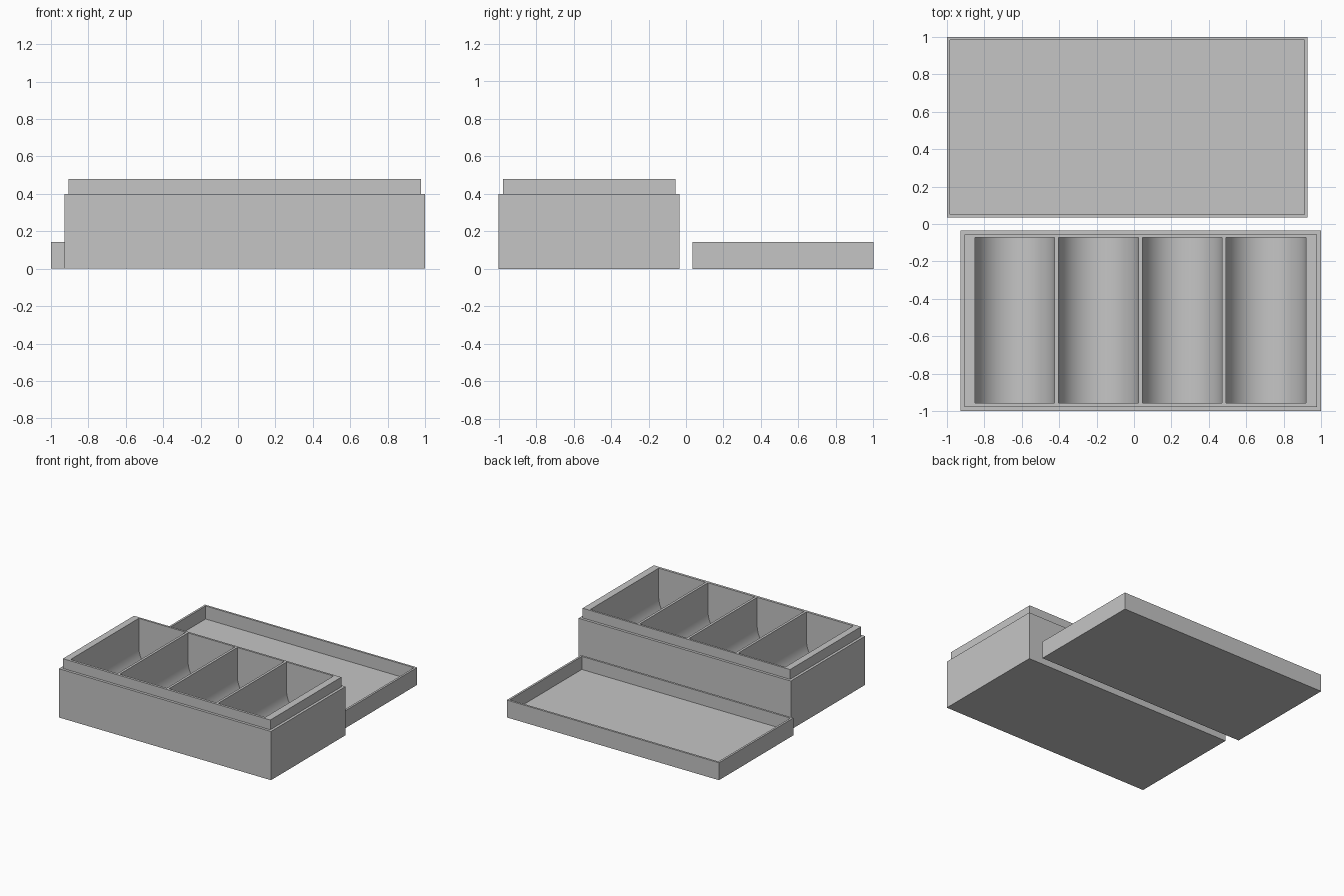
import bpy
import bmesh
import math

cube = bpy.data.objects.get("Cube")
if cube:
    bpy.data.objects.remove(cube, do_unlink=True)

WIDTH, DEPTH = 1.928, 0.966          # outer footprint shared by box and lid
BOX_X, BOX_Y = 0.036, -0.517
FLOOR = 0.036

grey = bpy.data.materials.new("plain grey")
grey.use_nodes = True
grey.diffuse_color = (0.56, 0.56, 0.56, 1)
grey.node_tree.nodes["Principled BSDF"].inputs["Base Color"].default_value = grey.diffuse_color


def add_object(name, bm, location):
    bmesh.ops.recalc_face_normals(bm, faces=bm.faces)
    mesh = bpy.data.meshes.new(name)
    bm.to_mesh(mesh)
    bm.free()
    mesh.materials.append(grey)
    obj = bpy.data.objects.new(name, mesh)
    obj.location = location
    bpy.context.collection.objects.link(obj)
    return obj


def stepped_box(name, location, steps):
    """Skin rectangular rings given as (inset from footprint, height)."""
    bm = bmesh.new()
    rings = []
    for inset, z in steps:
        hx, hy = WIDTH / 2 - inset, DEPTH / 2 - inset
        rings.append([bm.verts.new((sx * hx, sy * hy, z))
                      for sx, sy in ((-1, -1), (1, -1), (1, 1), (-1, 1))])
    for low, high in zip(rings, rings[1:]):
        for i in range(4):
            j = (i + 1) % 4
            bm.faces.new((low[i], low[j], high[j], high[i]))
    bm.faces.new(rings[0][::-1])
    bm.faces.new(rings[-1])
    return add_object(name, bm, location)


def trough_cutter(name, location, radius, length, top):
    """Round-bottomed channel running front to back."""
    bm = bmesh.new()
    segments = 48
    profile = [(-radius, top), (radius, top)]
    for i in range(segments + 1):
        a = -math.pi * i / segments
        profile.append((radius * math.cos(a), FLOOR + radius + radius * math.sin(a)))
    face = bm.faces.new([bm.verts.new((x, -length / 2, z)) for x, z in profile])
    result = bmesh.ops.extrude_face_region(bm, geom=[face])
    moved = [v for v in result["geom"] if isinstance(v, bmesh.types.BMVert)]
    bmesh.ops.translate(bm, verts=moved, vec=(0, length, 0))
    obj = add_object(name, bm, location)
    obj.hide_render = True
    return obj


# Box with a raised lip that the lid slides over
box = stepped_box("compartment_box", (BOX_X, BOX_Y, 0),
                  [(0, 0), (0, 0.4), (0.022, 0.4), (0.022, 0.48)])

# Four round-bottomed compartments
bpy.context.view_layer.objects.active = box
for i in range(4):
    x = BOX_X - 0.002 + (i - 1.5) * 0.4475
    cutter = trough_cutter("compartment_cutter", (x, BOX_Y + 0.002, 0), 0.2135, 0.885, 0.6)
    mod = box.modifiers.new("compartment", "BOOLEAN")
    mod.operation = "DIFFERENCE"
    mod.solver = "EXACT"
    mod.object = cutter
    bpy.context.view_layer.update()
    bpy.ops.object.modifier_apply(modifier=mod.name)
    bpy.data.objects.remove(cutter, do_unlink=True)

# Shallow lid lying open side up behind the box
stepped_box("lid", (-BOX_X, -BOX_Y, 0),
            [(0, 0), (0, 0.143), (0.017, 0.143), (0.017, FLOOR)])

# Smooth channels, crisp corners
for obj in bpy.context.selected_objects:
    obj.select_set(False)
box.select_set(True)
bpy.ops.object.shade_smooth_by_angle(angle=math.radians(30))
